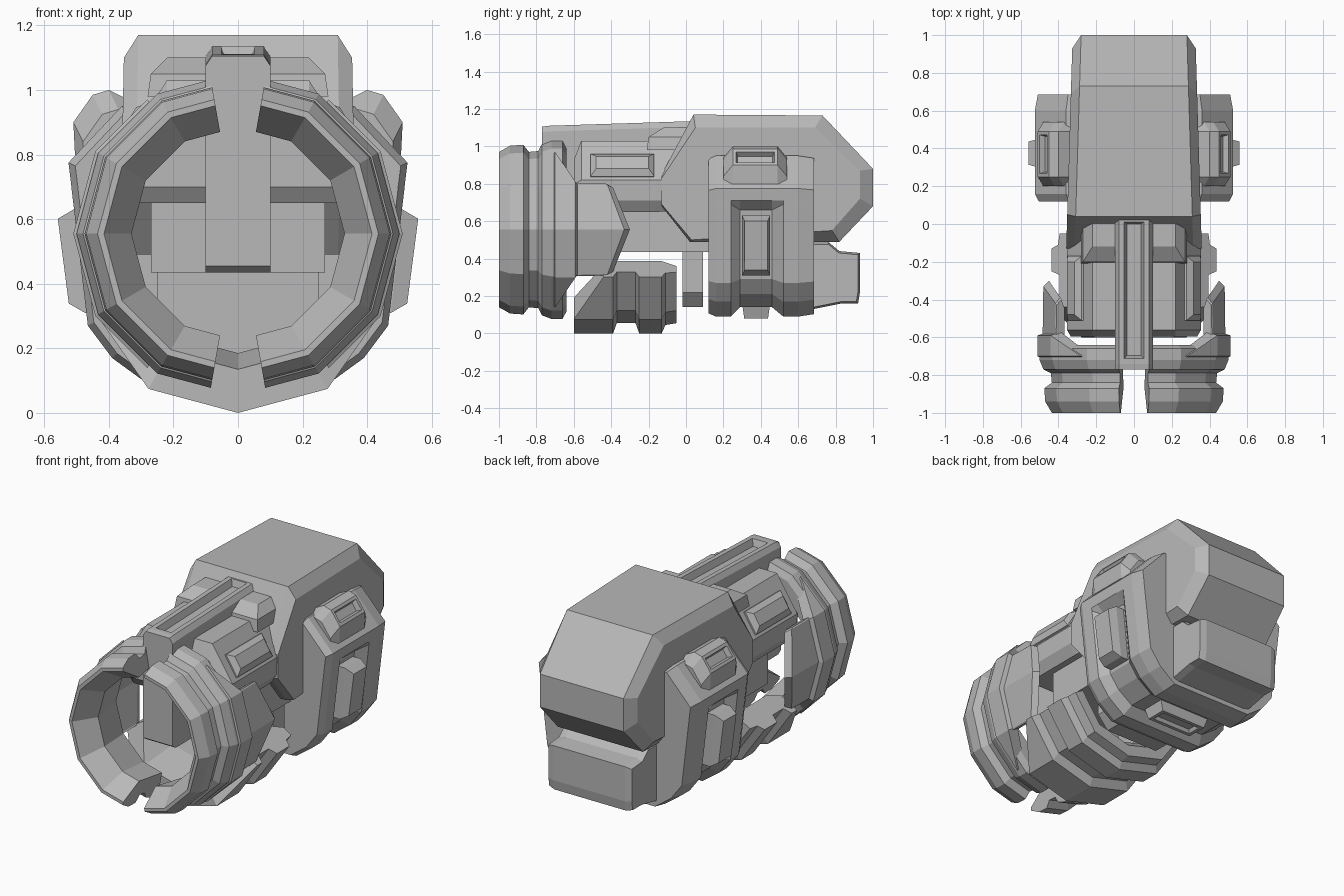
import bpy
import bmesh
from math import cos, sin, radians
from mathutils import Vector

default_cube = bpy.data.objects.get("Cube")
if default_cube:
    bpy.data.objects.remove(default_cube, do_unlink=True)

# Single painted metal colour
metal = bpy.data.materials.new("plain grey metal")
metal.use_nodes = True
metal.diffuse_color = (0.48, 0.48, 0.48, 1)
metal.node_tree.nodes["Principled BSDF"].inputs["Base Color"].default_value = metal.diffuse_color

RING_HEIGHT = 0.555


def loft(name, sections, insets=(), mirrored=False):
    """Join equal-length sections into a closed solid, then sink chosen faces."""
    bm = bmesh.new()
    rows = [[bm.verts.new(point) for point in section] for section in sections]
    count = len(rows[0])
    for near, far in zip(rows, rows[1:]):
        for i in range(count):
            j = (i + 1) % count
            bm.faces.new((near[i], near[j], far[j], far[i]))
    bm.faces.new(rows[0])
    bm.faces.new(rows[-1])
    bmesh.ops.recalc_face_normals(bm, faces=bm.faces)
    bm.normal_update()
    for direction, thickness, depth in insets:
        aim = Vector(direction).normalized()
        facing = [f for f in bm.faces if f.normal.dot(aim) > 0.9]
        target = max(facing, key=lambda f: f.calc_area())
        bmesh.ops.inset_region(bm, faces=[target], thickness=thickness, depth=0)
        bmesh.ops.inset_region(bm, faces=[target], thickness=thickness / 2, depth=depth)
    mesh = bpy.data.meshes.new(name)
    bm.to_mesh(mesh)
    bm.free()
    mesh.materials.append(metal)
    obj = bpy.data.objects.new(name, mesh)
    bpy.context.collection.objects.link(obj)
    if mirrored:
        mirror = obj.modifiers.new("other side", "MIRROR")
        mirror.use_mirror_merge = False
    return obj


def prism(name, axis, layers, insets=(), mirrored=False):
    """Loft flat outlines placed at offsets along one axis."""
    place = {
        "x": lambda offset, a, b: (offset, a, b),
        "y": lambda offset, a, b: (a, offset, b),
        "z": lambda offset, a, b: (a, b, offset),
    }[axis]
    sections = [[place(offset, a, b) for a, b in outline] for offset, outline in layers]
    return loft(name, sections, insets, mirrored)


def symmetric(half):
    return half + [(-x, z) for x, z in reversed(half)]


def rect(a, b, c, d):
    return [(a, c), (b, c), (b, d), (a, d)]


def scaled(outline, factor):
    cx = sum(p[0] for p in outline) / len(outline)
    cz = sum(p[1] for p in outline) / len(outline)
    return [(cx + (x - cx) * factor, cz + (z - cz) * factor) for x, z in outline]


def ring_point(angle, y, radius):
    """Point on a twelve-sided ring around the y axis."""
    radius *= cos(radians(15)) / cos(radians(angle % 30 - 15))
    return (radius * cos(radians(angle)), y, RING_HEIGHT + radius * sin(radians(angle)))


def band(name, stations, mirrored=True):
    sections = [[ring_point(angle, y, r) for y, r in outline] for angle, outline in stations]
    return loft(name, sections, mirrored=mirrored)


# Split muzzle ring with a thick bevelled lip
muzzle = [(-1, .415), (-1, .435), (-.94, .47), (-.87, .475), (-.84, .435), (-.79, .44),
          (-.77, .48), (-.72, .5), (-.66, .5), (-.64, .46), (-.64, .37), (-.87, .33)]
band("muzzle_ring", [(a, muzzle) for a in (-80, -60, -30, 0, 30, 60, 80)])

# Swept side plates and the raised panels over them
tails = [(-31, -.4), (-30, -.39), (0, -.3), (30, -.39), (31, -.4)]
band("side_plate", [(a, [(-.68, .43), (-.68, .485), (tail - .03, .48), (tail, .45), (tail - .05, .43)])
                    for a, tail in tails])
ends = [(-56, -.69), (-30, -.58), (0, -.58), (30, -.58), (56, -.69)]
band("raised_panel", [(a, [(-.73, .45), (-.7, .51), (tail - .01, .51), (tail + .01, .45)])
                      for a, tail in ends])

# Curved belly guard with a groove around it
stations = []
for angle, front, taper in [(-150, -.44, .91), (-120, -.6, 1), (-90, -.6, 1),
                            (-60, -.6, 1), (-30, -.44, .91)]:
    outline = [(front, .42), (front, .555), (-.39, .555), (-.37, .5), (-.27, .5), (-.25, .555),
               (-.13, .555), (-.11, .51), (-.05, .5), (-.05, .43), (-.13, .37), (-.36, .37)]
    stations.append((angle, [(y, r * taper) for y, r in outline]))
band("belly_guard", stations, mirrored=False)


# Central spine with a sunken top channel
def spine_outline(bottom, top):
    return symmetric([(.1, bottom), (.1, top - .03), (.08, top)])


prism("spine", "y", [(-.77, spine_outline(.455, 1.105)), (-.74, spine_outline(.435, 1.11)),
                     (.04, spine_outline(.435, 1.135))],
      insets=[((0, 0, 1), .04, -.04)])

# Forward housing with an undercut nose, and the block under it
housing = symmetric([(.31, .65), (.35, .71), (.355, .82), (.22, 1.03)])
nose = symmetric([(.3, .7), (.33, .73), (.335, .8), (.22, .94)])
prism("forward_housing", "y", [(-.595, nose), (-.56, housing),
                               (-.16, housing), (.02, scaled(housing, .97))])
prism("lower_block", "x", [(-.27, rect(-.4, .2, .435, .67)), (.27, rect(-.4, .2, .435, .67))])

# Bevelled bars on the sloped cheeks
cheek = rect(-.51, -.17, -.075, .075)
loft("cheek_bar", [[(base + across * .5, y, height - across * .8) for y, across in outline]
                   for base, height, outline in ((.27, .88, cheek), (.315, .9, cheek),
                                                 (.335, .915, rect(-.48, -.2, -.04, .04)))],
     mirrored=True)

# Small wedges beside the spine
prism("spine_wedge", "z", [(.98, rect(.09, .28, -.21, .06)), (1.05, rect(.09, .27, -.2, .06)),
                           (1.1, rect(.09, .22, -.12, .06))], mirrored=True)

# Rear hull with chamfered sides, narrowing towards the back
hull = [(-.13, .68), (-.13, .85), (.04, 1.17), (.73, 1.165),
        (1, .88), (1, .68), (.82, .49), (.02, .49)]
hull_side = [(-.13, .69), (-.13, .83), (.05, 1.1), (.69, 1.1),
             (.93, .87), (.93, .72), (.78, .55), (.03, .5)]
loft("rear_hull", [[(side * (width - y * .03), y, z) for y, z in outline]
                   for side, width, outline in ((-1, .355, hull_side), (-1, .31, hull),
                                                (1, .31, hull), (1, .355, hull_side))])

# Lower rear block
tail = [(.6, .13), (.68, .13), (.83, .16), (.92, .16), (.93, .22),
        (.93, .43), (.82, .44), (.76, .49), (.6, .49)]
prism("tail_block", "x", [(-.28, scaled(tail, .93)), (-.24, tail), (.24, tail), (.28, scaled(tail, .93))])

# Wide middle section with a channel running down each flank and underneath
pod = symmetric([(.28, .09), (.39, .17), (.465, .27), (.515, .69),
                 (.517, .71), (.525, .775), (.36, .95)])
channel = symmetric([(.26, .14), (.36, .21), (.42, .29), (.46, .66),
                     (.517, .71), (.525, .775), (.36, .95)])
prism("middle_section", "y", [(.12, scaled(pod, .96)), (.16, pod), (.24, pod), (.29, channel),
                              (.46, channel), (.52, pod), (.6, pod), (.685, scaled(pod, .97))])

# Flank hatches standing in the channels
hatch = rect(.3, .45, .31, .63)
loft("flank_hatch", [[(.38, y, z) for y, z in hatch],
                     [(.44 + z * .11, y, z) for y, z in hatch],
                     [(.48 + z * .13, y, z) for y, z in scaled(hatch, .82)]], mirrored=True)

# Shoulder boxes with a slot
shoulder = [(.34, .82), (.34, .97), (.4, 1), (.45, .985), (.51, .9), (.505, .8)]
low = [(x - .03, z - .06) for x, z in shoulder]
prism("shoulder_box", "y", [(.2, low), (.25, shoulder), (.49, shoulder), (.54, low)],
      insets=[((.82, 0, .57), .025, -.03)], mirrored=True)

# Collar in front of the middle section
collar = symmetric([(.18, .14), (.25, .22), (.25, .46)])
prism("collar", "y", [(-.02, collar), (.09, collar)])

# Underside vent standing in the channel
vent = rect(-.18, .18, .3, .45)
prism("underside_vent", "z", [(.16, vent), (.08, scaled(vent, .85))],
      insets=[((0, 0, -1), .03, -.02)])
